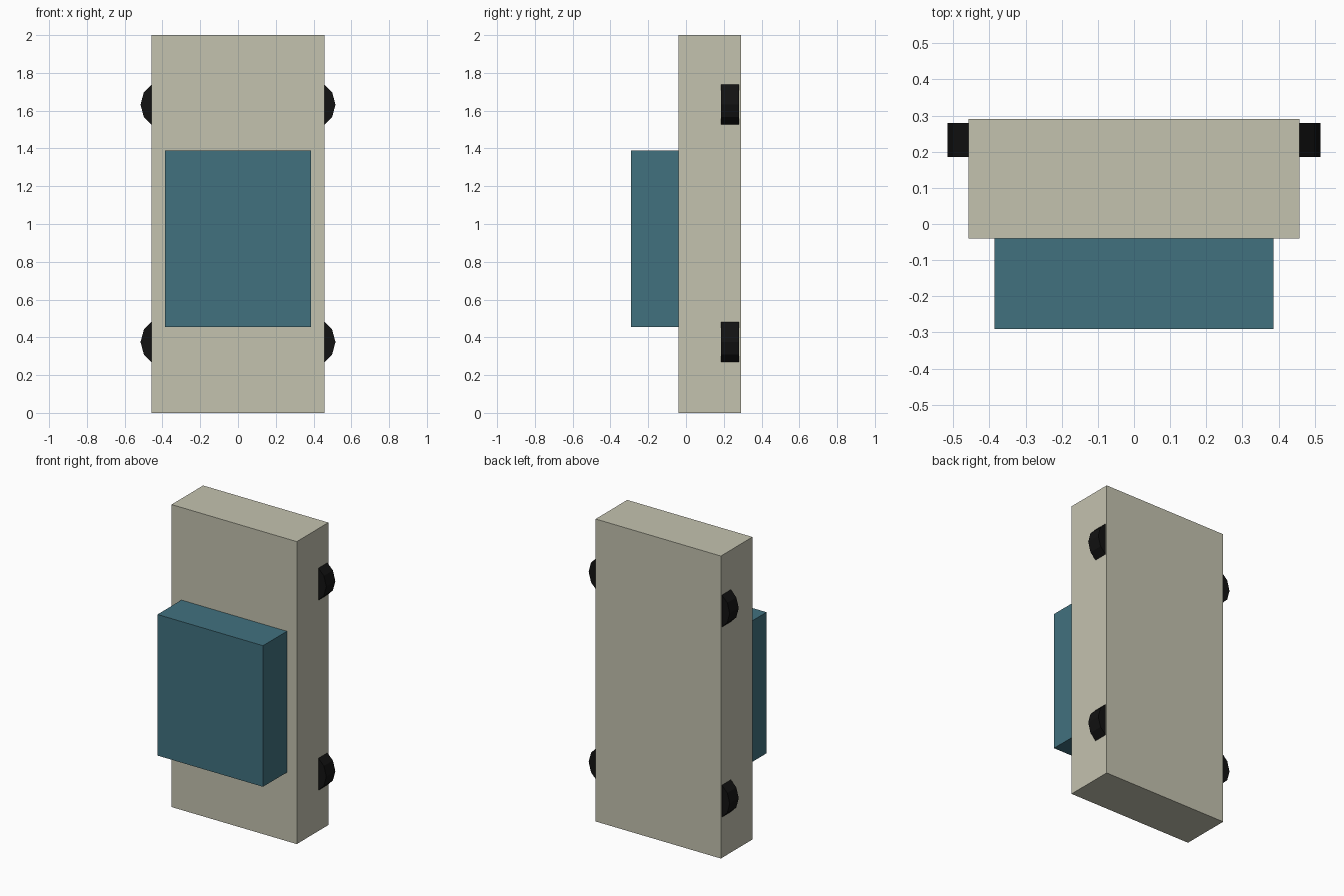
import bpy
import math

if "Cube" in bpy.data.objects:
    bpy.data.objects.remove(bpy.data.objects["Cube"])


def material(name, rgb):
    mat = bpy.data.materials.new(name)
    mat.diffuse_color = (*rgb, 1)
    mat.use_nodes = True
    mat.node_tree.nodes["Principled BSDF"].inputs["Base Color"].default_value = mat.diffuse_color
    return mat


def box(name, x, y, z, mat):
    """Box from (min, max) pairs on each axis."""
    centre = [(a + b) / 2 for a, b in (x, y, z)]
    bpy.ops.mesh.primitive_cube_add(size=1, location=centre)
    ob = bpy.context.object
    ob.name = name
    ob.scale = [b - a for a, b in (x, y, z)]
    bpy.ops.object.transform_apply(location=False, rotation=False, scale=True)
    ob.data.materials.append(mat)
    return ob


def wheel(name, x, z, mat):
    """Twelve-sided wheel with its axis along y."""
    bpy.ops.mesh.primitive_cylinder_add(
        vertices=12, radius=0.132, depth=0.094,
        location=(x, 0.233, z), rotation=(math.pi / 2, 0, 0))
    ob = bpy.context.object
    ob.name = name
    ob.data.materials.append(mat)
    return ob


beige = material("beige", (0.55, 0.54, 0.43))
blue = material("blue", (0.053, 0.165, 0.212))
black = material("black", (0.006, 0.006, 0.006))

# Main body slab and the raised cabin on its front face
box("body", (-0.458, 0.458), (-0.04, 0.29), (0, 2), beige)
box("cabin", (-0.386, 0.386), (-0.29, -0.04), (0.455, 1.388), blue)

# Four wheels, mostly sunk into the body sides
for side, sx in (("left", -1), ("right", 1)):
    for end, z in (("lower", 0.375), ("upper", 1.632)):
        wheel(f"{end}_{side}_wheel", sx * 0.384, z, black)
